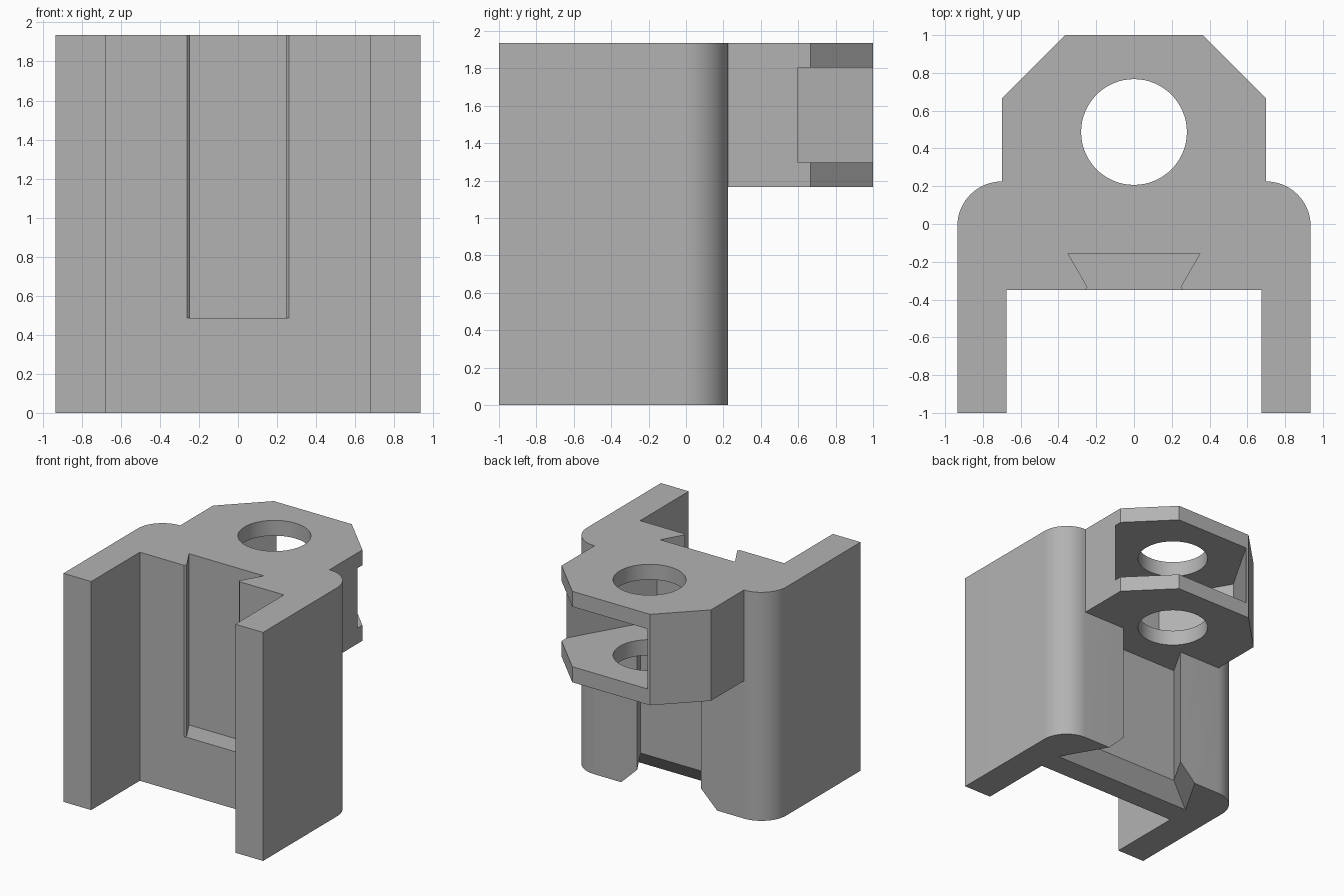
import bpy
import bmesh
from math import cos, sin, pi, radians

if "Cube" in bpy.data.objects:
    bpy.data.objects.remove(bpy.data.objects["Cube"])

HEIGHT = 1.935
BRACKET_BASE = 1.165
PIVOT_Y = 0.487

grey = bpy.data.materials.new("plain grey")
grey.use_nodes = True
grey.diffuse_color = (0.45, 0.45, 0.45, 1)
grey.node_tree.nodes["Principled BSDF"].inputs["Base Color"].default_value = (0.45, 0.45, 0.45, 1)


def loft(name, layers):
    """Solid skinned through (z, outline) layers, bottom to top."""
    bm = bmesh.new()
    rings = [[bm.verts.new((x, y, z)) for x, y in outline] for z, outline in layers]
    for low, high in zip(rings, rings[1:]):
        for i in range(len(low)):
            j = (i + 1) % len(low)
            bm.faces.new((low[i], low[j], high[j], high[i]))
    bm.faces.new(rings[0][::-1])
    bm.faces.new(rings[-1])
    bmesh.ops.recalc_face_normals(bm, faces=bm.faces)
    mesh = bpy.data.meshes.new(name)
    bm.to_mesh(mesh)
    bm.free()
    mesh.materials.append(grey)
    obj = bpy.data.objects.new(name, mesh)
    bpy.context.collection.objects.link(obj)
    return obj


def prism(name, outline, bottom, top):
    return loft(name, [(bottom, outline), (top, outline)])


def mirrored(half):
    """Close a right-hand half outline across x = 0."""
    return half + [(-x, y) for x, y in reversed(half)]


def combine(target, tool, operation):
    bpy.context.view_layer.objects.active = target
    mod = target.modifiers.new("combine", 'BOOLEAN')
    mod.operation = operation
    mod.solver = 'EXACT'
    mod.object = tool
    bpy.ops.object.modifier_apply(modifier=mod.name)
    bpy.data.objects.remove(tool)


def dovetail(mouth, mouth_y, floor_y, outer_y):
    """Undercut groove outline with 30 degree flanks, opening at outer_y."""
    def half(y):
        return mouth + abs(y - mouth_y) * 0.577 * (1 if (y - mouth_y) * (floor_y - mouth_y) > 0 else -1)
    return mirrored([(half(outer_y), outer_y), (half(floor_y), floor_y)])


# U-shaped body with rounded back corners
corner = [(0.7 + 0.235 * cos(a * pi / 32), -0.01 + 0.235 * sin(a * pi / 32)) for a in range(17)]
body = prism("channel_body", mirrored([(0.675, -0.35), (0.675, -1), (0.935, -1)] + corner), 0, HEIGHT)

# Back dovetail groove, flared at the bottom and capped by the bracket
narrow = dovetail(0.3, 0.225, -0.04, 0.3)
wide = dovetail(0.45, 0.225, -0.15, 0.3)
combine(body, loft("back_groove", [(-0.1, wide), (0, wide), (0.145, narrow), (BRACKET_BASE, narrow)]), 'DIFFERENCE')

# Chamfered bracket on the back
bracket = prism("bracket", mirrored([(0.7, 0.1), (0.7, 0.665), (0.365, 1)]), BRACKET_BASE, HEIGHT)
combine(body, bracket, 'UNION')

# Front dovetail groove with small chamfers at its mouth
front = mirrored([(0.31, -0.4), (0.26, -0.35), (0.246, -0.335), (0.35, -0.155)])
combine(body, prism("front_groove", front, 0.485, HEIGHT + 0.1), 'DIFFERENCE')

# Hexagonal nut pocket, open along one diagonal
hexagon = [(0.635 * cos(radians(a)), PIVOT_Y + 0.635 * sin(radians(a))) for a in (0, 300, 240, 180, 120)]
slide = (cos(radians(60)), sin(radians(60)))
ends = [(hexagon[i][0] + slide[0], hexagon[i][1] + slide[1]) for i in (-1, 0)]
combine(body, prism("nut_pocket", hexagon + ends, 1.297, 1.805), 'DIFFERENCE')

# Vertical hole through the bracket
circle = [(0.28 * cos(a * pi / 32), PIVOT_Y + 0.28 * sin(a * pi / 32)) for a in range(64)]
combine(body, prism("bolt_hole", circle, BRACKET_BASE - 0.05, HEIGHT + 0.1), 'DIFFERENCE')

# Smooth the round surfaces only
bpy.ops.object.select_all(action='DESELECT')
body.select_set(True)
bpy.context.view_layer.objects.active = body
bpy.ops.object.shade_smooth_by_angle(angle=radians(25))
